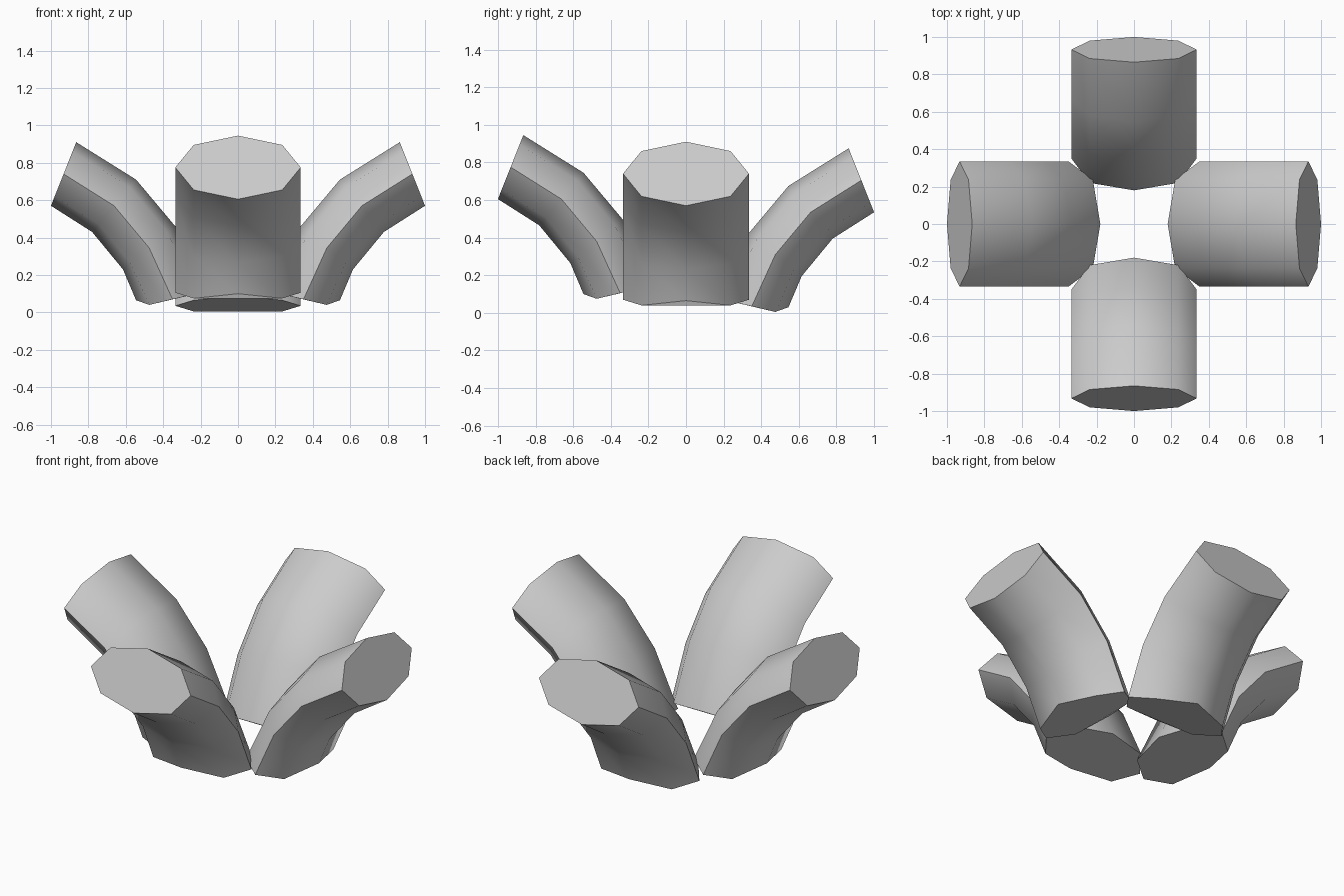
import bpy, bmesh
from math import cos, sin, pi, radians

if "Cube" in bpy.data.objects:
    bpy.data.objects.remove(bpy.data.objects["Cube"])

HALF_W = 0.335

# Arm cross-sections: (outer r, outer z, inner r, inner z), tip to base
RINGS = [(1.0, 0.57, 0.865, 0.91),
         (0.78, 0.43, 0.545, 0.71),
         (0.615, 0.23, 0.335, 0.46)]
# The base section is bent: half of its points as (r, width, z), outer to inner
BASE = [(0.545, 0, 0.065), (0.475, 0.237, 0.04), (0.35, HALF_W, 0.07),
        (0.22, 0.237, 0.10), (0.18, 0, 0.125)]


def arm_sections():
    sections = []
    for ro, zo, ri, zi in RINGS:
        ring = []
        for i in range(8):
            a = i * pi / 4
            t = (1 - cos(a)) / 2
            ring.append((ro + (ri - ro) * t, HALF_W * sin(a), zo + (zi - zo) * t))
        sections.append(ring)
    sections.append(BASE + [(r, -w, z) for r, w, z in BASE[3:0:-1]])
    return sections


def make_arm(name, dx, dy, lift):
    bm = bmesh.new()
    rings = [[bm.verts.new((r * dx - w * dy, r * dy + w * dx, z + lift))
              for r, w, z in ring] for ring in arm_sections()]
    for a, b in zip(rings, rings[1:]):
        for i in range(8):
            j = (i + 1) % 8
            bm.faces.new((a[i], a[j], b[j], b[i]))
    bm.faces.new(rings[0])
    bm.faces.new(rings[-1])
    bmesh.ops.recalc_face_normals(bm, faces=bm.faces)
    mesh = bpy.data.meshes.new(name)
    bm.to_mesh(mesh)
    bm.free()
    obj = bpy.data.objects.new(name, mesh)
    bpy.context.collection.objects.link(obj)
    bpy.ops.object.select_all(action='DESELECT')
    obj.select_set(True)
    bpy.context.view_layer.objects.active = obj
    bpy.ops.object.shade_smooth_by_angle(angle=radians(60))


# Four bent arms, the front one raised and the back one lowered slightly
make_arm("left_arm", -1, 0, 0)
make_arm("right_arm", 1, 0, 0)
make_arm("front_arm", 0, -1, 0.035)
make_arm("back_arm", 0, 1, -0.035)
